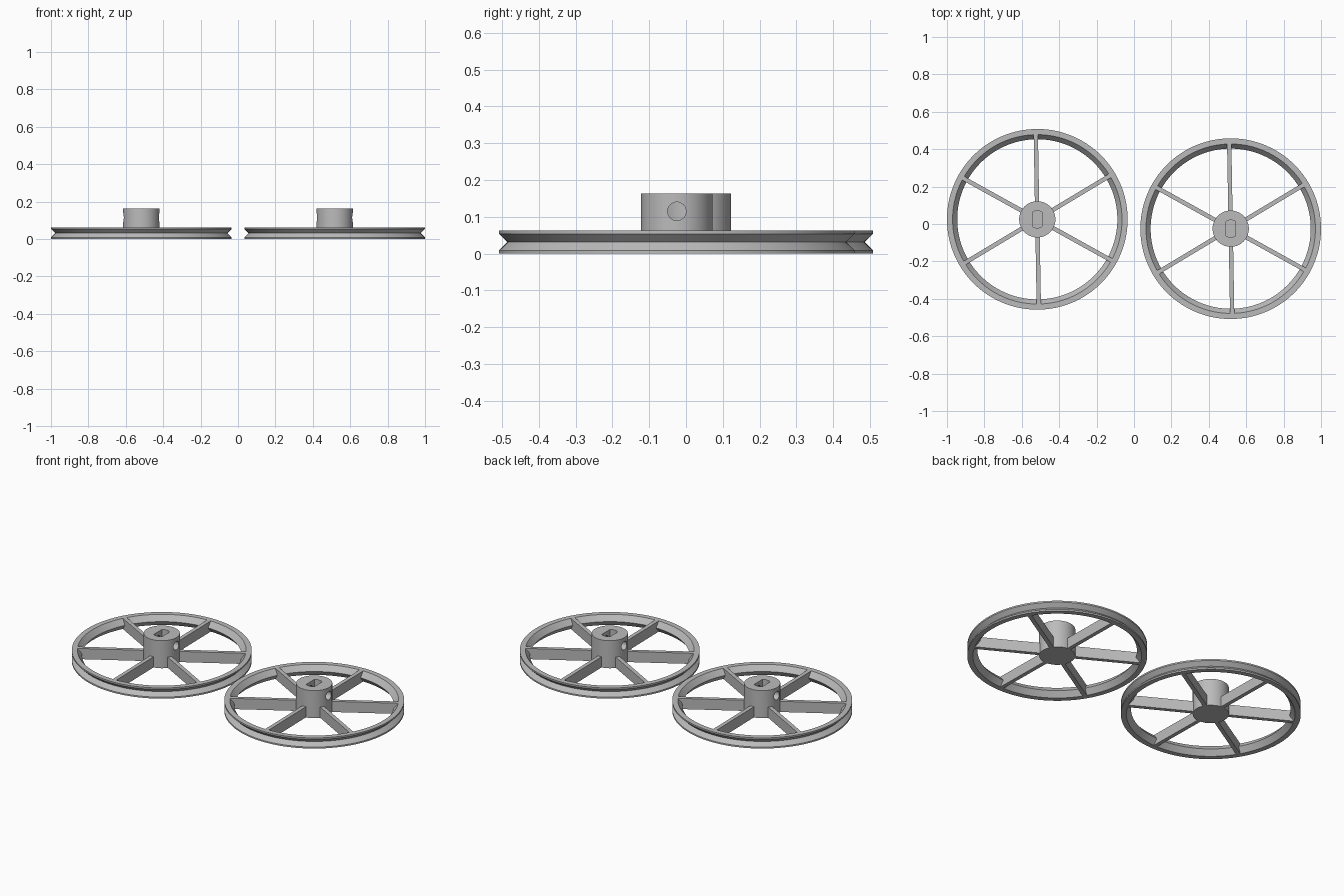
import bpy, bmesh, math
from mathutils import Matrix, Vector

cube = bpy.data.objects.get("Cube")
if cube:
    bpy.data.objects.remove(cube, do_unlink=True)

HEIGHT, HUB_TOP, HUB_R, RIM_R = 0.063, 0.163, 0.097, 0.483

grey = bpy.data.materials.new("light grey plastic")
grey.use_nodes = True
colour = (0.5, 0.5, 0.5, 1)
grey.diffuse_color = colour
grey.node_tree.nodes["Principled BSDF"].inputs["Base Color"].default_value = colour


def make(name, bm, location=(0, 0, 0)):
    bmesh.ops.recalc_face_normals(bm, faces=bm.faces)
    mesh = bpy.data.meshes.new(name)
    bm.to_mesh(mesh)
    bm.free()
    mesh.materials.append(grey)
    obj = bpy.data.objects.new(name, mesh)
    obj.location = location
    bpy.context.collection.objects.link(obj)
    return obj


def cylinder(radius, depth, matrix, sides):
    bm = bmesh.new()
    bmesh.ops.create_cone(bm, cap_ends=True, segments=sides, radius1=radius,
                          radius2=radius, depth=depth, matrix=matrix)
    return bm


def rim():
    # Chevron cross-section: V groove outside, matching ridge inside
    profile = [(RIM_R, 0), (RIM_R, 0.009), (0.460, HEIGHT / 2),
               (RIM_R, HEIGHT - 0.009), (RIM_R, HEIGHT),
               (0.453, HEIGHT), (0.428, HEIGHT / 2), (0.453, 0)]
    bm = bmesh.new()
    verts = [bm.verts.new((r, 0, z)) for r, z in profile]
    edges = [bm.edges.new((verts[i - 1], verts[i])) for i in range(len(verts))]
    bmesh.ops.spin(bm, geom=verts + edges, axis=(0, 0, 1), cent=(0, 0, 0),
                   angle=math.tau, steps=120, use_merge=True)
    bmesh.ops.remove_doubles(bm, verts=bm.verts, dist=1e-5)
    return bm


def spokes():
    bm = bmesh.new()
    inner, outer = HUB_R - 0.008, 0.455
    for i in range(6):
        turn = Matrix.Rotation(math.radians(31 + 60 * i), 4, 'Z')
        place = Matrix.Translation(((inner + outer) / 2, 0, HEIGHT / 2))
        size = Matrix.Diagonal((outer - inner, 0.023, HEIGHT, 1))
        bmesh.ops.create_cube(bm, size=1, matrix=turn @ place @ size)
    return bm


def shaft_slot():
    # Round shaft with two flats
    floor, top, radius, half = HEIGHT, HUB_TOP + 0.02, 0.046, 0.026
    bm = cylinder(radius, top - floor, Matrix.Translation((0, 0, (floor + top) / 2)), 48)
    for side in (-1, 1):
        cut = bmesh.ops.bisect_plane(bm, geom=bm.verts[:] + bm.edges[:] + bm.faces[:],
                                     plane_co=(side * half, 0, 0),
                                     plane_no=(side, 0, 0), clear_outer=True)
        bmesh.ops.holes_fill(bm, edges=[e for e in cut["geom_cut"]
                                        if isinstance(e, bmesh.types.BMEdge)])
    return bm


def cut_out(obj, cutters):
    for cutter in cutters:
        cutter.hide_render = True
        mod = obj.modifiers.new("cut", 'BOOLEAN')
        mod.operation, mod.solver, mod.object = 'DIFFERENCE', 'EXACT', cutter
    bpy.context.view_layer.update()
    result = bpy.data.meshes.new_from_object(
        obj.evaluated_get(bpy.context.evaluated_depsgraph_get()))
    obj.modifiers.clear()
    obj.data = result
    for cutter in cutters:
        bpy.data.objects.remove(cutter, do_unlink=True)


def wheel(side, centre):
    parts = [make(side + "_rim", rim(), centre), make(side + "_spokes", spokes(), centre)]
    # Hub with a shaft slot and a cross hole for the set screws
    hub = make(side + "_hub", cylinder(HUB_R, HUB_TOP,
               Matrix.Translation((0, 0, HUB_TOP / 2)), 64), centre)
    sideways = Matrix.Translation((0, 0, 0.115)) @ Matrix.Rotation(math.pi / 2, 4, 'Y')
    cut_out(hub, [make("slot_cutter", shaft_slot(), centre),
                  make("screw_cutter", cylinder(0.025, 0.3, sideways, 32), centre)])
    return parts + [hub]


centre = Vector((RIM_R - 1, 0.025, 0))
objects = wheel("right", centre) + wheel("left", -centre)

bpy.ops.object.select_all(action='DESELECT')
for obj in objects:
    obj.select_set(True)
bpy.context.view_layer.objects.active = objects[0]
bpy.ops.object.shade_smooth_by_angle(angle=math.radians(30))
